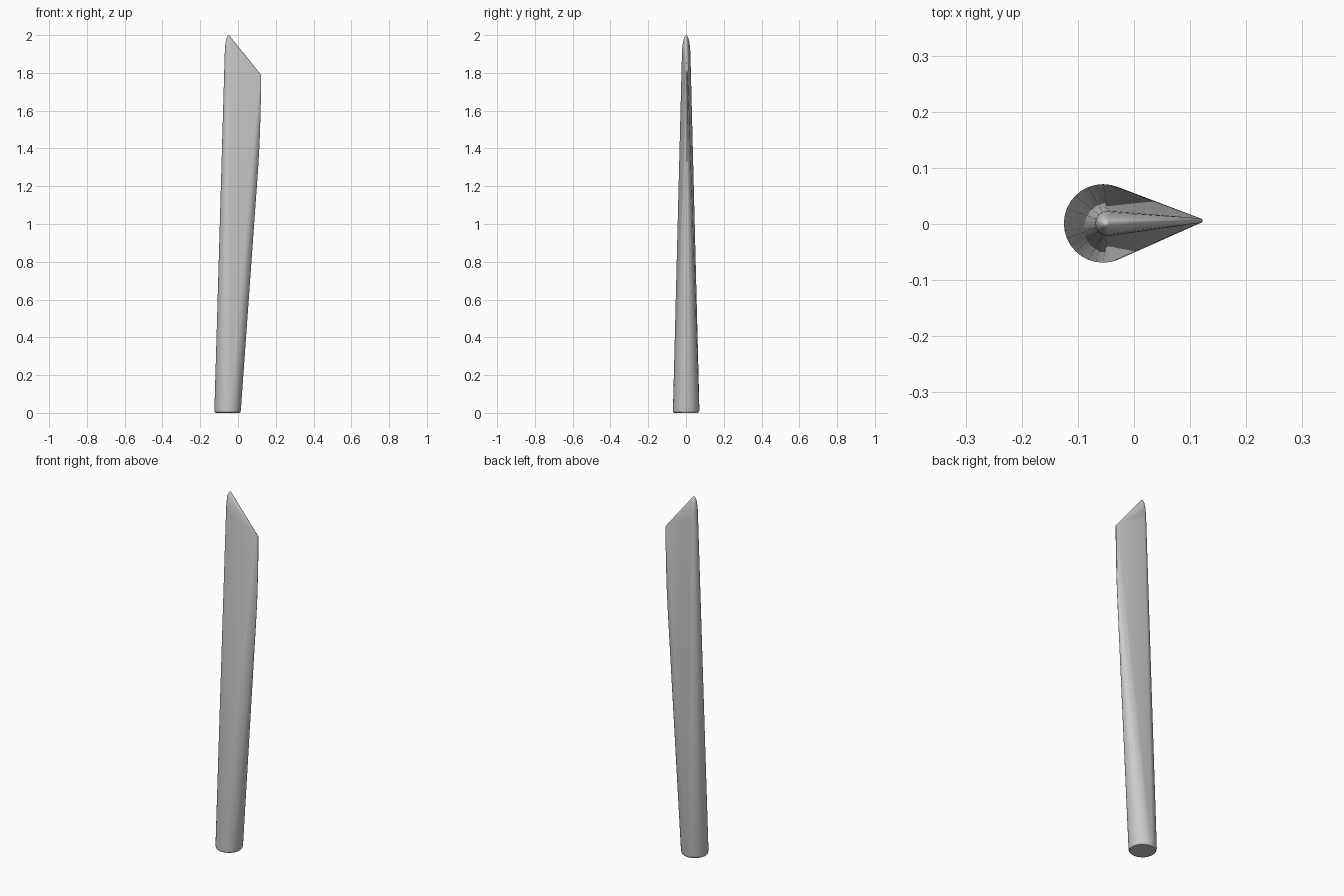
import bpy, bmesh, math

if "Cube" in bpy.data.objects:
    bpy.data.objects.remove(bpy.data.objects["Cube"])

bm = bmesh.new()

def ring(x, y, z, rx, ry, n=24):
    for i in range(n):
        a = 2 * math.pi * i / n
        bm.verts.new((x + rx * math.cos(a), y + ry * math.sin(a), z))

# Round root with a slightly softened bottom edge
ring(-0.055, 0, 0.0, 0.064, 0.064, 32)
ring(-0.055, 0, 0.004, 0.068, 0.068, 32)
ring(-0.055, 0.001, 0.014, 0.070, 0.070, 32)

# Rounded leading tip: half ellipsoid
for i in range(6):
    t = math.pi / 2 * i / 6
    r = 0.023 * math.cos(t)
    ring(-0.047 - 0.003 * math.sin(t), 0.001, 1.88 + 0.12 * math.sin(t), r, r, 16)
bm.verts.new((-0.05, 0.001, 2.0))

# Thin trailing edge, gently bowed
for x, z in ((0.106, 1.30), (0.113, 1.42), (0.119, 1.60), (0.1215, 1.77), (0.1205, 1.79)):
    ring(x - 0.003, 0.006, z, 0.004, 0.004, 8)

# Skin the sections into one tapering blade
res = bmesh.ops.convex_hull(bm, input=bm.verts[:])
bmesh.ops.delete(bm, geom=[v for v in bm.verts if not v.link_faces], context='VERTS')
bmesh.ops.recalc_face_normals(bm, faces=bm.faces[:])

mesh = bpy.data.meshes.new("blade")
bm.to_mesh(mesh)
bm.free()
blade = bpy.data.objects.new("blade", mesh)
bpy.context.collection.objects.link(blade)
bpy.context.view_layer.objects.active = blade
blade.select_set(True)
bpy.ops.object.shade_smooth_by_angle(angle=math.radians(35))
